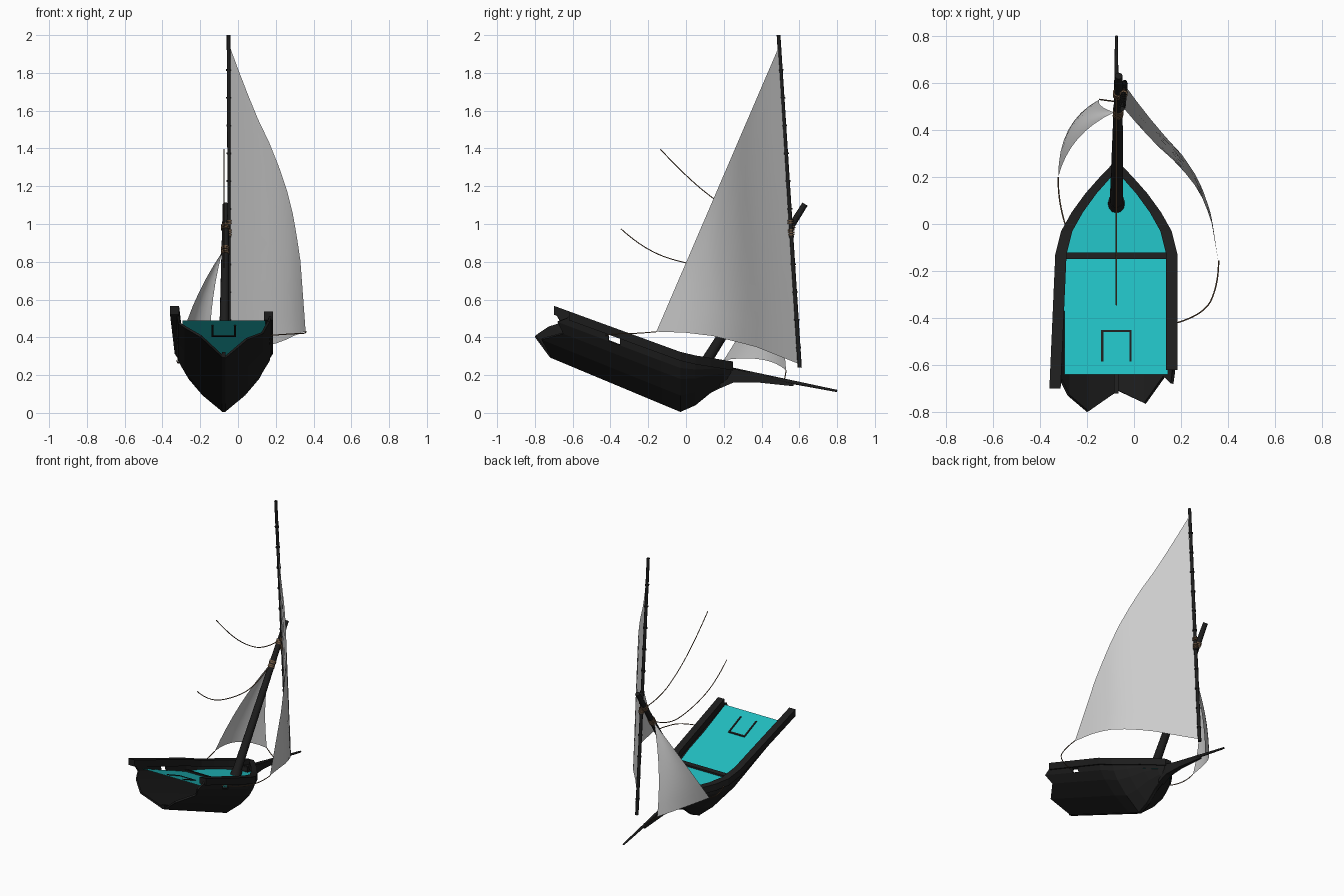
import bpy, bmesh
from mathutils import Vector

if "Cube" in bpy.data.objects:
    bpy.data.objects.remove(bpy.data.objects["Cube"])

CX = -0.075  # centreline of the hull


def material(name, rgb):
    m = bpy.data.materials.new(name)
    m.diffuse_color = (*rgb, 1)
    m.use_nodes = True
    m.node_tree.nodes["Principled BSDF"].inputs["Base Color"].default_value = m.diffuse_color
    return m


BLACK = material("black_wood", (0.012, 0.012, 0.012))
TEAL = material("teal_deck", (0.015, 0.5, 0.52))
ROPE = material("rope", (0.15, 0.09, 0.05))


def link(name, data, mat=None):
    ob = bpy.data.objects.new(name, data)
    bpy.context.collection.objects.link(ob)
    if mat:
        data.materials.append(mat)
    return ob


def interp(table, t):
    """Piecewise linear lookup in sorted (t, value) pairs, extended past the ends."""
    i = 0
    while i < len(table) - 2 and t > table[i + 1][0]:
        i += 1
    (a, va), (b, vb) = table[i], table[i + 1]
    return va + (vb - va) * (t - a) / (b - a)


def loft(name, rings, mat=None, closed=False, caps=False, skip=(), smooth=False):
    n = len(rings[0])
    verts = [p for r in rings for p in r]
    faces = []
    for i in range(len(rings) - 1):
        for j in range(n if closed else n - 1):
            if (i, j) not in skip:
                k = (j + 1) % n
                faces.append((i*n + j, i*n + k, (i+1)*n + k, (i+1)*n + j))
    if caps:
        faces += [tuple(range(n)), tuple(range((len(rings)-1)*n, len(rings)*n))]
    me = bpy.data.meshes.new(name)
    me.from_pydata(verts, [], faces)
    bm = bmesh.new()
    bm.from_mesh(me)
    bmesh.ops.remove_doubles(bm, verts=bm.verts, dist=1e-5)
    bmesh.ops.recalc_face_normals(bm, faces=bm.faces)
    for f in bm.faces:
        f.smooth = smooth
    bm.to_mesh(me)
    bm.free()
    return link(name, me, mat)


def rod(name, p, q, r1, r2, mat=BLACK, sides=12):
    p, q = Vector(p), Vector(q)
    me = bpy.data.meshes.new(name)
    bm = bmesh.new()
    bmesh.ops.create_cone(bm, cap_ends=True, segments=sides, radius1=r1, radius2=r2, depth=(q - p).length)
    bm.transform((q - p).to_track_quat('Z', 'Y').to_matrix().to_4x4())
    bmesh.ops.translate(bm, vec=(p + q) / 2, verts=bm.verts)
    for f in bm.faces:
        f.smooth = len(f.verts) == 4
    bm.to_mesh(me)
    bm.free()
    return link(name, me, mat)


def rope(name, pts, r=0.003):
    cu = bpy.data.curves.new(name, 'CURVE')
    cu.dimensions = '3D'
    cu.bevel_depth, cu.bevel_resolution, cu.resolution_u = r, 1, 6
    sp = cu.splines.new('NURBS')
    sp.points.add(len(pts) - 1)
    for s, p in zip(sp.points, pts):
        s.co = (*p, 1)
    sp.order_u, sp.use_endpoint_u = 3, True
    return link(name, cu, ROPE)


def bands(name, p, q, fracs, r, width, mat=ROPE):
    p, q = Vector(p), Vector(q)
    d = (q - p).normalized() * width / 2
    for i, f in enumerate(fracs):
        c = p.lerp(q, f)
        rod(f"{name}_{i+1}", c - d, c + d, r, r, mat, 10)


# Hull lines along y
KEEL = [(-.72, .293), (-.03, .005), (.05, .04), (.13, .105), (.2, .14), (.25, .16)]
SHEER = [(-.70, .54), (0, .285), (.25, .245)]
HALF = [(-.70, .25), (-.13, .25), (-.03, .225), (.05, .18), (.13, .122), (.2, .06), (.25, .012)]
ROWS = [(.03, 0), (.5, .3), (.83, .6), (.97, .8), (1, .95), (1, 1)]
JAG = {-1: [-.72, -.80, -.73, -.66, -.69, -.70], 1: [-.71, -.765, -.65, -.68, -.63, -.62]}


def hull_point(y, row, side):
    f, t = ROWS[row]
    k, s = interp(KEEL, y), interp(SHEER, y)
    return (CX + side * f * interp(HALF, y), y, k + (s - k) * t)


# Hull shell with a broken stern and a scupper on each side
stations = [None, -.41, -.35, -.13, -.03, .05, .13, .2, .25]
order = [(-1, r) for r in range(5, -1, -1)] + [(1, r) for r in range(6)]
rings = [[hull_point(JAG[s][r] if y is None else y, r, s) for s, r in order] for y in stations]
hull = loft("hull", rings, BLACK, skip={(1, 1), (1, 9)})
sol = hull.modifiers.new("thickness", 'SOLIDIFY')
sol.thickness, sol.offset = 0.012, -1

# Keel strip
loft("keel", [[(CX + sx * .01, y, interp(KEEL, y) + dz) for sx, dz in
      ((-1, 0), (1, 0), (1, .03), (-1, .03))] for y in (-.72, -.03, .05, .13, .2, .25)],
     BLACK, closed=True, caps=True)

# Gunwale rails
for name, side, end, splay in (("left_rail", -1, -.70, .025), ("right_rail", 1, -.62, 0)):
    rs = []
    for y in (end, -.13, -.03, .05, .13, .2, .25):
        h, z = interp(HALF, y) + .01 + (splay if y == end else 0), interp(SHEER, y)
        inner = max(h - .048, 0)
        rs.append([(CX + side * a, y, z + b) for a, b in
                   ((inner, -.02), (h, -.02), (h, .027), (inner, .027))])
    loft(name, rs, BLACK, closed=True, caps=True)

# Deck, with a slightly flatter foredeck
DECK = [(-.64, .488), (-.135, .272), (.22, .205)]
deck_rows = []
for y in (-.64, -.4, -.135, -.03, .05, .13, .2, .22):
    w = interp(HALF, y) * (.88 if y < -.2 else .94)
    deck_rows.append([(CX - w, y, interp(DECK, y)), (CX + w, y, interp(DECK, y))])
loft("deck", deck_rows, TEAL)


def deck_bar(name, x0, x1, y0, y1, h):
    loft(name, [[(x, y, interp(DECK, y) + dz) for x, dz in
         ((x0, -.004), (x1, -.004), (x1, h), (x0, h))] for y in (y0, y1)], BLACK, closed=True, caps=True)


deck_bar("deck_beam", CX - .235, CX + .235, -.148, -.122, .012)
deck_bar("hatch_top", CX - .065, CX + .065, -.46, -.45, .005)
for n, s in (("left", -1), ("right", 1)):
    deck_bar(f"hatch_{n}", CX + s*.06 - .005, CX + s*.06 + .005, -.585, -.45, .005)

# Bowsprit and the knee below it
rod("bowsprit", (CX, .18, .238), (CX, .8, .116), .016, .006)
loft("bow_knee", [[(CX + s * w, y, z) for s, z in ((-1, a), (1, a), (1, b), (-1, b))]
     for y, a, b, w in ((.18, .13, .25, .022), (.25, .16, .235, .02), (.37, .162, .205, .014), (.57, .141, .17, .006))],
     BLACK, closed=True, caps=True)

# Raked mast and the long yard
M0, M1 = (CX, .08, .23), (CX + .01, .63, 1.105)
Y0, Y1 = (-.04, .602, .24), (-.05, .49, 2.0)
rod("mast", M0, M1, .029, .016)
rod("mast_collar", (CX, .075, .215), (CX, .1, .255), .036, .034)
rod("yard", Y0, Y1, .011, .010)
bands("yard_band", Y0, Y1, [.06 + .0835 * i for i in range(11)], .0145, .009, BLACK)
bands("yard_lashing", Y0, Y1, [.40, .407, .414, .435, .442], .018, .008)
bands("mast_lashing", M0, M1, [.70, .71, .725, .735, .85, .86, .87], .0235, .008)

# Mainsail: belly depends on the distance behind the yard
BELLY = [(0, 0), (.1, .075), (.21, .167), (.27, .23), (.40, .32), (.54, .37), (.74, .40), (.8, .405)]
FOOT = [(0, .26), (.3, .35), (.6, .407), (.8, .425), (1, .43)]
rows = []
for i in range(13):
    v = i / 12
    ring = []
    for j in range(11):
        u = j / 10
        foot = Vector((0, .595 - .752 * u, interp(FOOT, u)))
        p = foot.lerp(Vector((0, .488, 1.93)), v)
        d = max(0, .618 - .0624 * p.z - .007 - p.y)
        ring.append((-.042 + interp(BELLY, d), p.y, p.z))
    rows.append(ring)
loft("mainsail", rows, smooth=True)

# Jib, bulging to the left
head, tack, clew = Vector((-.085, .475, .85)), Vector((-.147, .53, .225)), Vector((-.322, .2, .28))
rows = []
for i in range(9):
    v = i / 8
    ring = []
    for j in range(9):
        u = j / 8
        p = tack.lerp(clew, u).lerp(head, v)
        bow = 4 * u * (1 - u) * (1 - v)
        p += Vector((-.045, .035, .03)) * bow + Vector((-.045 * u - .03 * (1 - u), .03 * u, 0)) * 4 * v * (1 - v) * .8
        ring.append(tuple(p))
    rows.append(ring)
loft("jib", rows, smooth=True)

# Running ropes
rope("main_sheet", [(.36, -.155, .43), (.36, -.25, .42), (.30, -.39, .42), (.165, -.425, .41)])
rope("jib_sheet", [tuple(clew), (-.325, .1, .25), (-.29, -.01, .28)])
rope("jib_tack_line", [tuple(tack), (-.11, .525, .19), (CX, .52, .172)])
rope("upper_halyard", [(CX, -.135, 1.395), (CX, .0, 1.25), (CX, .2, 1.09), (CX, .4, .99), (CX, .55, .985)])
rope("lower_halyard", [(CX, -.345, .975), (CX, -.22, .86), (CX, .03, .78), (CX, .3, .76), (CX, .46, .85)])
